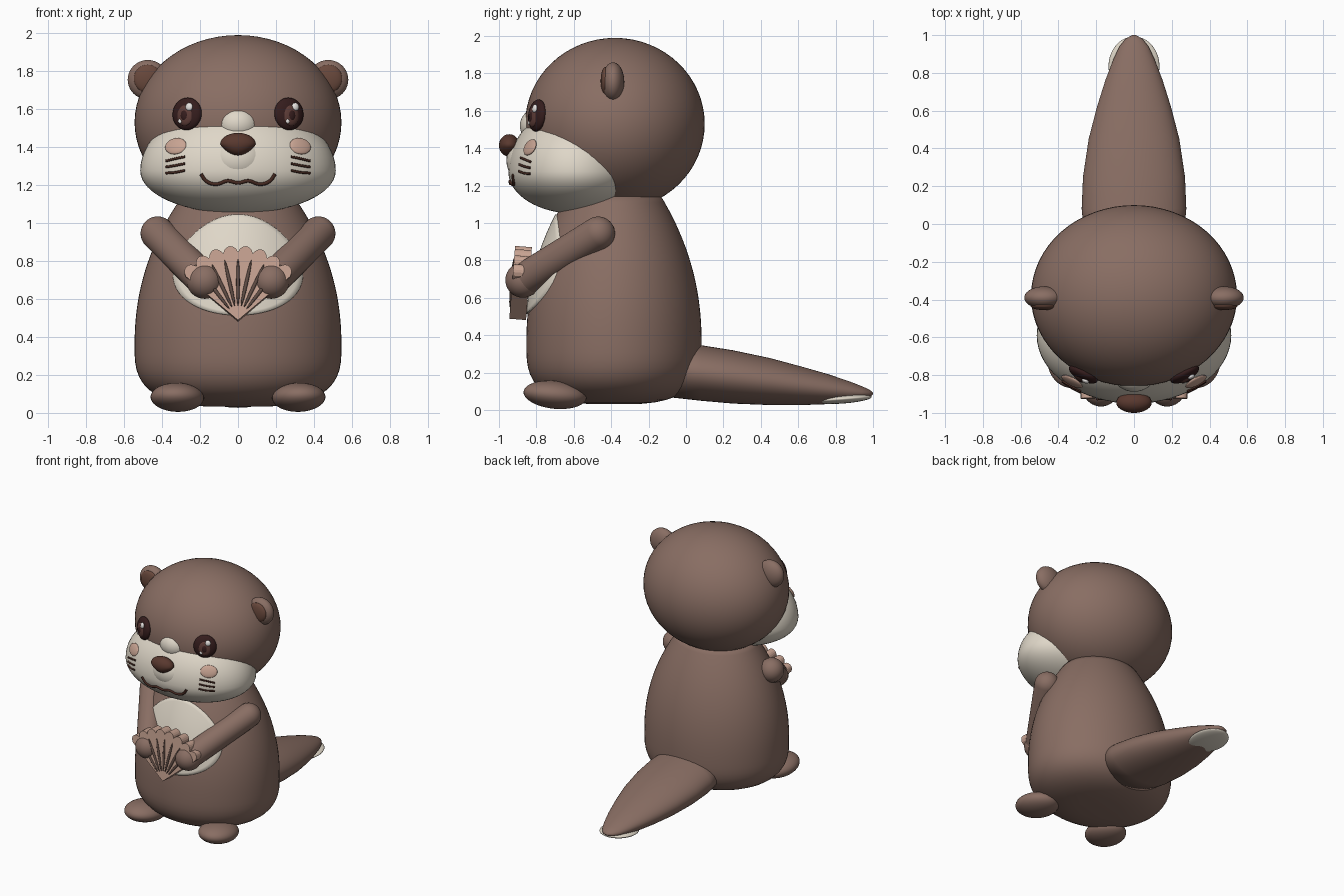
import bpy, bmesh
from math import sin, cos, pi, sqrt, radians
from mathutils import Vector, Matrix

cube = bpy.data.objects.get("Cube")
if cube:
    bpy.data.objects.remove(cube)


def material(name, *rgb):
    m = bpy.data.materials.new(name)
    m.use_nodes = True
    m.diffuse_color = (*rgb, 1)
    m.node_tree.nodes["Principled BSDF"].inputs["Base Color"].default_value = (*rgb, 1)
    return m


FUR = material("brown fur", 0.25, 0.155, 0.125)
CREAM = material("cream fur", 0.74, 0.68, 0.58)
NOSE = material("nose brown", 0.1, 0.04, 0.028)
EAR = material("inner ear brown", 0.14, 0.065, 0.045)
EYE = material("eye dark", 0.035, 0.012, 0.012)
IRIS = material("iris brown", 0.11, 0.045, 0.038)
WHITE = material("highlight white", 0.85, 0.82, 0.8)
PINK = material("blush pink", 0.58, 0.37, 0.29)
RIB = material("shell rib brown", 0.12, 0.075, 0.06)
LINE = material("mouth brown", 0.06, 0.022, 0.015)


def add(name, bm, mat, smooth=True):
    bmesh.ops.recalc_face_normals(bm, faces=bm.faces)
    me = bpy.data.meshes.new(name)
    for f in bm.faces:
        f.smooth = smooth
    bm.to_mesh(me)
    bm.free()
    me.materials.append(mat)
    ob = bpy.data.objects.new(name, me)
    bpy.context.collection.objects.link(ob)
    return ob


def ball(name, loc, radii, mat, rot=None, seg=40, shape=None):
    """Ellipsoid, optionally reshaped in unit space, then rotated and placed."""
    bm = bmesh.new()
    bmesh.ops.create_uvsphere(bm, u_segments=seg, v_segments=seg // 2, radius=1)
    rot = rot or Matrix.Identity(3)
    for v in bm.verts:
        co = shape(v.co) if shape else v.co
        v.co = Vector(loc) + rot @ Vector(c * r for c, r in zip(co, radii))
    return add(name, bm, mat)


def capsule(name, a, b, r, mat):
    a, b = Vector(a), Vector(b)
    q = (b - a).to_track_quat('Z', 'Y')
    bm = bmesh.new()
    bmesh.ops.create_uvsphere(bm, u_segments=32, v_segments=24, radius=r)
    for v in bm.verts:
        far = v.co.z > 1e-5
        v.co = q @ v.co + (b if far else a)
    return add(name, bm, mat)


def loft(name, rings, mat):
    bm = bmesh.new()
    rows = [[bm.verts.new(p) for p in ring] for ring in rings]
    n = len(rows[0])
    for r0, r1 in zip(rows, rows[1:]):
        for i in range(n):
            bm.faces.new((r0[i], r0[(i + 1) % n], r1[(i + 1) % n], r1[i]))
    bm.faces.new(rows[0])
    bm.faces.new(rows[-1])
    return add(name, bm, mat)


def tube(name, points, r, mat):
    cu = bpy.data.curves.new(name, 'CURVE')
    cu.dimensions = '3D'
    cu.bevel_depth, cu.bevel_resolution, cu.use_fill_caps = r, 2, True
    sp = cu.splines.new('BEZIER')
    sp.bezier_points.add(len(points) - 1)
    for bp, p in zip(sp.bezier_points, points):
        bp.co = p
        bp.handle_left_type = bp.handle_right_type = 'AUTO'
    tmp = bpy.data.objects.new(name + "_path", cu)
    bpy.context.collection.objects.link(tmp)
    bpy.context.view_layer.update()
    me = bpy.data.meshes.new_from_object(tmp.evaluated_get(bpy.context.evaluated_depsgraph_get()))
    bpy.data.objects.remove(tmp)
    me.materials.clear()
    me.materials.append(mat)
    for p in me.polygons:
        p.use_smooth = True
    ob = bpy.data.objects.new(name, me)
    bpy.context.collection.objects.link(ob)


# Front surfaces, as y for a given x and z
def front(x, z, c, r):
    return c[1] - r[1] * sqrt(max(0, 1 - ((x - c[0]) / r[0]) ** 2 - ((z - c[2]) / r[2]) ** 2))


HEAD = ((0, -0.38, 1.53), (0.545, 0.48, 0.46))
SNOUT = ((0, -0.83, 1.335), (0.16, 0.13, 0.135))
MUZ_C, MUZ_UP, MUZ_LOW = (0, -0.59, 1.275), (0.515, 0.36, 0.355), (0.515, 0.36, 0.225)


def head_y(x, z):
    return front(x, z, *HEAD)


def muzzle_y(x, z):
    return min(front(x, z, MUZ_C, MUZ_UP if z > MUZ_C[2] else MUZ_LOW), front(x, z, *SNOUT))


def body_r(z):
    if z > 0.35:
        return 0.545 - 0.42 * (z - 0.35) ** 2.2
    return 0.545 * (1 - ((0.35 - z) / 0.32) ** 3) ** (1 / 3)


def body_y(x, z):
    return -0.385 - 0.86 * sqrt(max(0, body_r(z) ** 2 - x * x))


def frame(surf, x, z, e=0.01):
    """Point on a surface and a rotation whose -y points outwards."""
    tx = Vector((2 * e, surf(x + e, z) - surf(x - e, z), 0))
    tz = Vector((0, surf(x, z + e) - surf(x, z - e), 2 * e))
    y = tz.cross(tx).normalized()
    ax = y.cross(Vector((0, 0, 1))).normalized()
    return Vector((x, surf(x, z), z)), Matrix((ax, y, ax.cross(y))).transposed()


# Body
heights = [0.03 + 0.32 * (1 - cos(i * pi / 24)) for i in range(1, 13)]
heights += [0.35 + 0.8 * i / 20 for i in range(1, 21)]
turn = [2 * pi * i / 64 for i in range(64)]
loft("body", [[(body_r(z) * cos(a), -0.385 + 0.86 * body_r(z) * sin(a), z) for a in turn]
              for z in heights], FUR)

# Belly patch that follows the body
rings = []
for k in (0.02, 0.2, 0.4, 0.6, 0.8, 0.93, 1.0, 1.01):
    ring = []
    for a in turn:
        x = 0.335 * k * cos(a) * (1 - 0.2 * k * sin(a))
        z = 0.78 + 0.265 * k * sin(a)
        ring.append((x, body_y(x, z) + (0.01 if k > 1 else -0.008), z))
    rings.append(ring)
loft("belly_patch", rings, CREAM)

# Tail: y, half width, top and bottom of each section
sections = [(-0.1, 0.26, 0.37, 0.07), (0.08, 0.277, 0.347, 0.05), (0.25, 0.27, 0.32, 0.035),
            (0.45, 0.24, 0.278, 0.027), (0.62, 0.196, 0.232, 0.027), (0.76, 0.152, 0.192, 0.032),
            (0.87, 0.11, 0.155, 0.042), (0.94, 0.077, 0.128, 0.053), (0.98, 0.045, 0.11, 0.068),
            (1.0, 0.01, 0.094, 0.084)]
loft("tail", [[(w * cos(a), y, (t + b) / 2 + (t - b) / 2 * sin(a)) for a in turn]
              for y, w, t, b in sections], FUR)
ball("tail_tip", (0, 0.835, 0.06), (0.135, 0.158, 0.025), CREAM, Matrix.Rotation(0.07, 3, 'X'))

# Head, muzzle and snout
ball("head", *HEAD, FUR, seg=64)
ball("muzzle", MUZ_C, MUZ_LOW, CREAM, seg=64,
     shape=lambda c: (c.x, c.y, c.z * (MUZ_UP[2] / MUZ_LOW[2] if c.z > 0 else 1)))
ball("snout", *SNOUT, CREAM)
ball("brow_patch", (0, -0.80, 1.52), (0.108, 0.088, 0.092), CREAM)
ball("nose", (0, -0.945, 1.415), (0.094, 0.055, 0.06), NOSE,
     shape=lambda c: (c.x * (1 + 0.35 * min(0, c.z)), c.y, c.z))

# Mouth
half = [(0.195, 1.258), (0.165, 1.22), (0.115, 1.205), (0.055, 1.222), (0, 1.212)]
path = [(-x, z) for x, z in half] + half[-2::-1]
tube("mouth", [(x, muzzle_y(x, z) - 0.002, z) for x, z in path], 0.0095, LINE)

for s, side in ((1, "left"), (-1, "right")):
    # Eye, layered on the head surface
    p, m = frame(head_y, s * 0.268, 1.575)
    for part, off, r, mat in (
            ("eye", (0, 0, 0), (0.084, 0.035, 0.086), EYE),
            ("iris", (0, -0.022, -0.008), (0.047, 0.018, 0.057), IRIS),
            ("pupil", (0, -0.030, -0.010), (0.023, 0.014, 0.031), EYE),
            ("eye_highlight", (0.025, -0.031, 0.034), (0.02, 0.012, 0.022), WHITE),
            ("eye_glint", (-0.024, -0.031, -0.042), (0.011, 0.008, 0.012), WHITE)):
        ball(f"{side}_{part}", p + m @ Vector(off), r, mat, m, seg=32)

    # Cheek and whiskers
    p, m = frame(muzzle_y, s * 0.328, 1.405)
    ball(f"{side}_cheek", p, (0.062, 0.014, 0.046), PINK, m)
    for i in range(3):
        pts = [(s * (0.28 + 0.05 * k), 1.345 - 0.036 * i + dz)
               for k, dz in enumerate((0.004, -0.006, -0.018 + 0.004 * i))]
        tube(f"{side}_whisker_{i + 1}", [(x, muzzle_y(x, z) - 0.001, z) for x, z in pts], 0.0065, LINE)

    # Ear
    ball(f"{side}_ear", (s * 0.475, -0.39, 1.755), (0.106, 0.06, 0.104), FUR)
    ball(f"{side}_inner_ear", (s * 0.475, -0.432, 1.76), (0.074, 0.024, 0.074), EAR)

    # Arm, paw and foot
    paw = (s * 0.175, -0.872, 0.695)
    capsule(f"{side}_arm", (s * 0.423, -0.47, 0.945), paw, 0.09, FUR)
    ball(f"{side}_paw", paw, (0.096, 0.094, 0.094), FUR)
    ball(f"{side}_foot", (s * 0.32, -0.70, 0.082), (0.14, 0.17, 0.075), FUR,
         Matrix.Rotation(s * 0.15, 3, 'Z') @ Matrix.Rotation(-0.1, 3, 'X'))

# Shell: scalloped fan, tilted back
BUMPS, STEP = 8, radians(12.5)
place = Matrix.Translation((0, -0.9, 0.485)) @ Matrix.Rotation(-0.08, 4, 'X')
outline = [(0, 0)]
for i in range(BUMPS * 8 + 1):
    a = (i / 8 - BUMPS / 2) * STEP
    r = 0.36 + 0.033 * abs(sin(pi * i / 8)) ** 0.7
    outline.append((r * sin(a), r * cos(a)))
bm = bmesh.new()
face = bm.faces.new([bm.verts.new((x, -0.045, z)) for x, z in outline])
new = bmesh.ops.extrude_face_region(bm, geom=[face])["geom"]
bmesh.ops.translate(bm, verts=[v for v in new if isinstance(v, bmesh.types.BMVert)], vec=(0, 0.09, 0))
add("shell", bm, PINK, smooth=False).matrix_world = place

# Shell ribs
for i in range(-3, 4):
    a = i * STEP
    rib = ball(f"shell_rib_{i + 4}", (0.2 * sin(a), -0.046, 0.2 * cos(a)), (0.0095, 0.009, 0.125),
               RIB, Matrix.Rotation(a, 3, 'Y'), seg=16)
    rib.matrix_world = place
